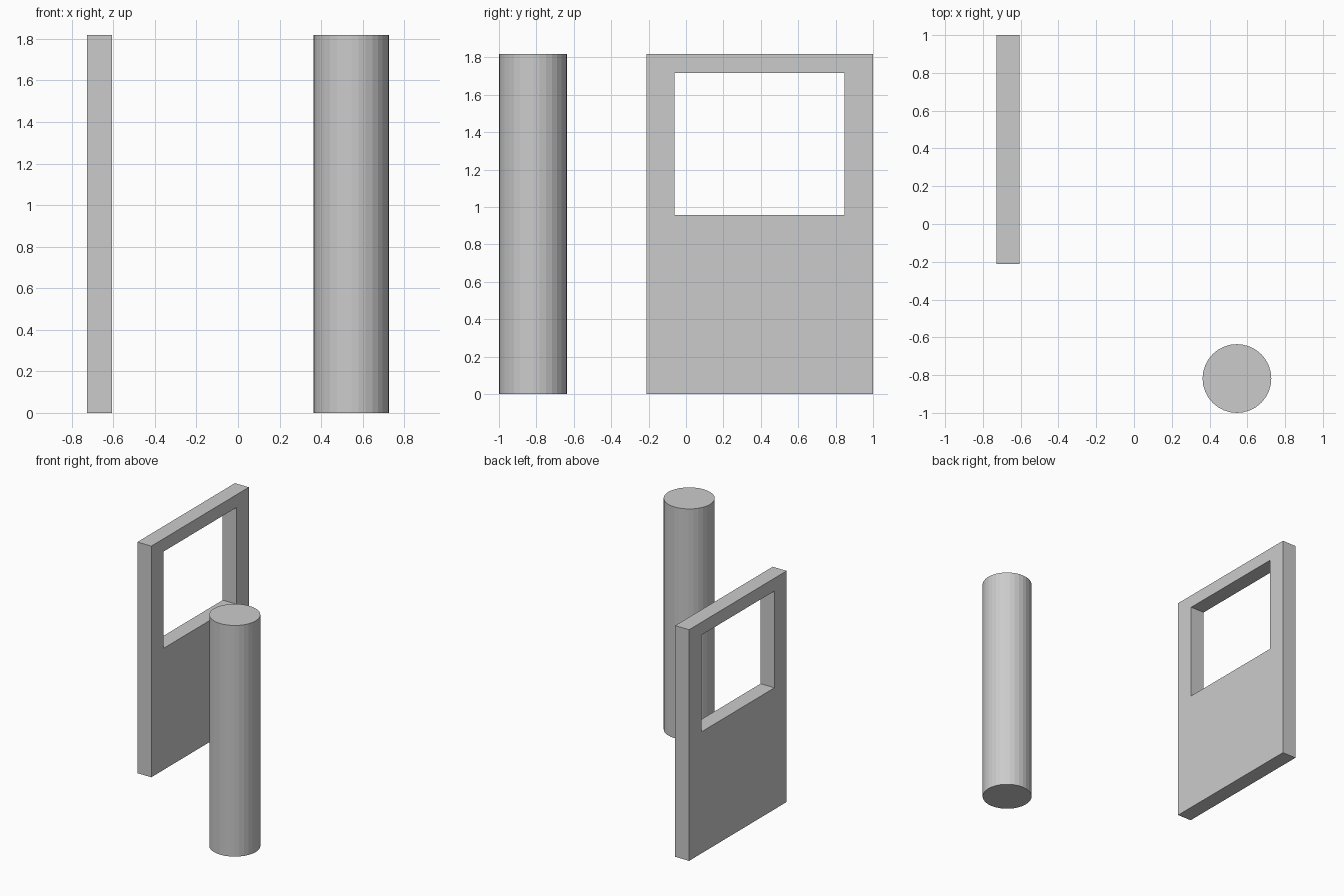
import bpy
import bmesh

if "Cube" in bpy.data.objects:
    bpy.data.objects.remove(bpy.data.objects["Cube"])


def rect(x, y0, y1, z0, z1):
    return [(x, y0, z0), (x, y1, z0), (x, y1, z1), (x, y0, z1)]


# Wall panel with a rectangular window opening
X0, X1 = -0.727, -0.606
bm = bmesh.new()
rings = []
for x in (X0, X1):
    outer = [bm.verts.new(p) for p in rect(x, -0.212, 1.0, 0.0, 1.818)]
    inner = [bm.verts.new(p) for p in rect(x, -0.061, 0.848, 0.956, 1.717)]
    rings.append((outer, inner))
(back_out, back_in), (front_out, front_in) = rings
for a, b in ((back_out, back_in), (front_out, front_in),
             (back_out, front_out), (back_in, front_in)):
    for i in range(4):
        j = (i + 1) % 4
        bm.faces.new((a[i], a[j], b[j], b[i]))
bmesh.ops.recalc_face_normals(bm, faces=bm.faces)
mesh = bpy.data.meshes.new("window_wall")
bm.to_mesh(mesh)
bm.free()
wall = bpy.data.objects.new("window_wall", mesh)
bpy.context.collection.objects.link(wall)

# Round column
bpy.ops.mesh.primitive_cylinder_add(vertices=32, radius=0.182, depth=1.818,
                                    location=(0.545, -0.818, 0.909))
bpy.context.object.name = "round_column"
